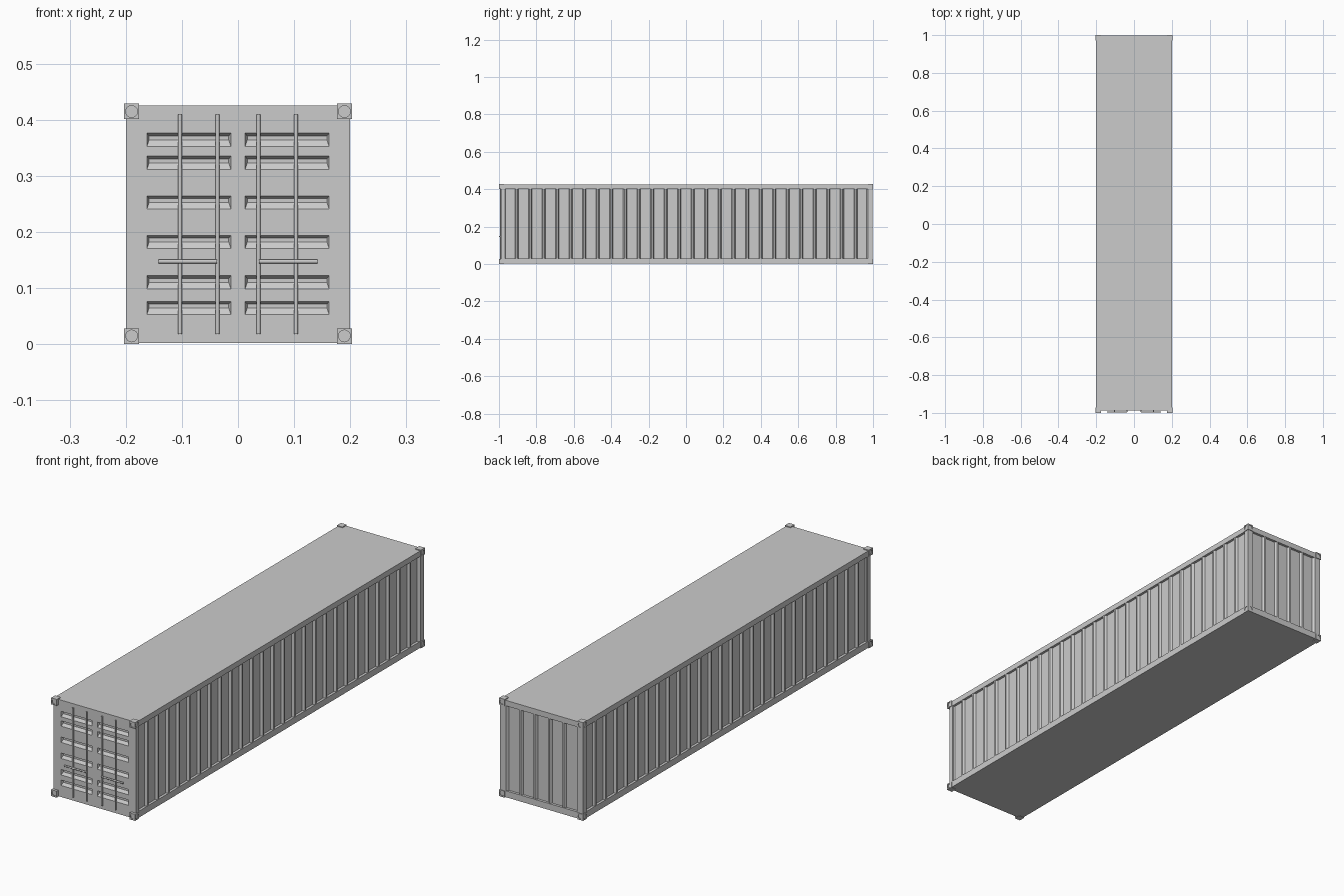
import bpy, bmesh
from math import pi
from mathutils import Matrix, Vector

if "Cube" in bpy.data.objects:
    bpy.data.objects.remove(bpy.data.objects["Cube"])


def finish(name, bm, loc=(0, 0, 0)):
    bmesh.ops.recalc_face_normals(bm, faces=bm.faces[:])
    me = bpy.data.meshes.new(name)
    bm.to_mesh(me)
    bm.free()
    ob = bpy.data.objects.new(name, me)
    ob.location = loc
    bpy.context.collection.objects.link(ob)
    return ob


def box(name, lo, hi, loc=(0, 0, 0)):
    lo, hi = Vector(lo), Vector(hi)
    bm = bmesh.new()
    bmesh.ops.create_cube(bm, size=1, matrix=Matrix.Translation((lo + hi) / 2)
                          @ Matrix.Diagonal((*(hi - lo), 1)))
    return finish(name, bm, loc)


def prism(bm, pts, offset):
    face = bm.faces.new([bm.verts.new(p) for p in pts])
    ext = bmesh.ops.extrude_face_region(bm, geom=[face], use_keep_orig=True)
    bmesh.ops.translate(bm, vec=offset,
                        verts=[g for g in ext['geom'] if isinstance(g, bmesh.types.BMVert)])


def rod(name, center, length, radius, axis):
    bm = bmesh.new()
    rot = Matrix.Rotation(pi / 2, 4, 'Y') if axis == 'X' else Matrix()
    bmesh.ops.create_cone(bm, cap_ends=True, segments=12, radius1=radius, radius2=radius,
                          depth=length, matrix=Matrix.Translation(center) @ rot)
    return finish(name, bm)


def mirror(ob, axes):
    m = ob.modifiers.new("Mirror", 'MIRROR')
    m.use_axis = axes


def cut(ob, cutter):
    m = ob.modifiers.new("Cut", 'BOOLEAN')
    m.operation, m.object, m.solver = 'DIFFERENCE', cutter, 'EXACT'
    cutter.hide_render = True
    cutter.hide_viewport = True


FRONT, BACK, W = -0.988, 0.997, 0.2
Z0, Z1, TOP = 0.03, 0.401, 0.425

# Roof and floor slabs, including the rails
box("roof", (-W, FRONT, Z1), (W, BACK, TOP))
box("floor", (-W, FRONT, 0.002), (W, BACK, Z0))

# Corner posts
mirror(box("back_post", (0.172, 0.972, Z0), (W, BACK, Z1)), (True, False, False))
mirror(box("front_post", (0.172, FRONT + 0.02, Z0), (W, -0.972, Z1)), (True, False, False))


# Ribbed walls: recessed panels separated by narrow trapezoid ribs
def ribbed_wall(name, half, ribs, place, depth=0.011):
    prof = [(-half, 0), (-half + 0.008, -depth)]
    for u in ribs:
        prof += [(u - 0.0095, -depth), (u - 0.004, -0.001),
                 (u + 0.004, -0.001), (u + 0.0095, -depth)]
    prof += [(half - 0.008, -depth), (half, 0), (half, -0.02), (-half, -0.02)]
    bm = bmesh.new()
    prism(bm, [place(u, d) for u, d in prof], (0, 0, Z1 - Z0))
    return finish(name, bm)


side = ribbed_wall("side_wall", 0.972, [-0.906 + 0.0725 * i for i in range(26)],
                   lambda u, d: (W + d, u, Z0))
mirror(side, (True, False, False))
ribbed_wall("back_wall", 0.172, [-0.104, -0.035, 0.035, 0.104],
            lambda u, d: (u, BACK + d, Z0))

# Door wall with wedge-shaped pockets
door = box("doors", (-W, FRONT, Z0), (W, FRONT + 0.02, Z1))
bm = bmesh.new()
for z in (0.052, 0.098, 0.170, 0.240, 0.311, 0.352):
    for s in (-1, 1):
        a, b = sorted((s * 0.0125, s * 0.1625))
        y, d, h = FRONT, 0.009, 0.024
        rings = []
        for zz, dep, inset in ((z, 0, 0), (z + 0.012, d, 0.004),
                               (z + h - 0.005, d, 0.004), (z + h, 0, 0)):
            rings.append([bm.verts.new((a + inset, y + dep, zz)),
                          bm.verts.new((b - inset, y + dep, zz))])
        for i in range(4):
            p, q = rings[i], rings[(i + 1) % 4]
            bm.faces.new((p[0], p[1], q[1], q[0]))
        for k in (0, 1):
            bm.faces.new([r[k] for r in rings])
# front faces pushed outward so the cut is clean
for v in bm.verts:
    if abs(v.co.y - FRONT) < 1e-6:
        v.co.y -= 0.0003
cut(door, finish("pocket_cutter", bm))

# Locking rods and handles
for s in (-1, 1):
    for x in (0.0365, 0.1035):
        rod("locking_rod", (s * x, -0.991, 0.2135), 0.391, 0.0035, 'Z')
    rod("door_handle", (s * 0.0895, -0.9955, 0.147), 0.105, 0.0035, 'X')

# Corner castings with round sockets
MID = 0.2145
casting = box("corner_castings", (0.176, 0.972, 0.1865), (0.203, 1.0, MID), (0, 0, MID))
bm = bmesh.new()
for pos, axis in (((0.1895, 1.0, 0.2), 'X'), ((0.203, 0.986, 0.2), 'Y')):
    bmesh.ops.create_cone(bm, cap_ends=True, segments=16, radius1=0.0105, radius2=0.0105,
                          depth=0.008, matrix=Matrix.Translation(pos)
                          @ Matrix.Rotation(pi / 2, 4, axis))
cut(casting, finish("socket_cutter", bm, (0, 0, MID)))
mirror(casting, (True, True, True))
